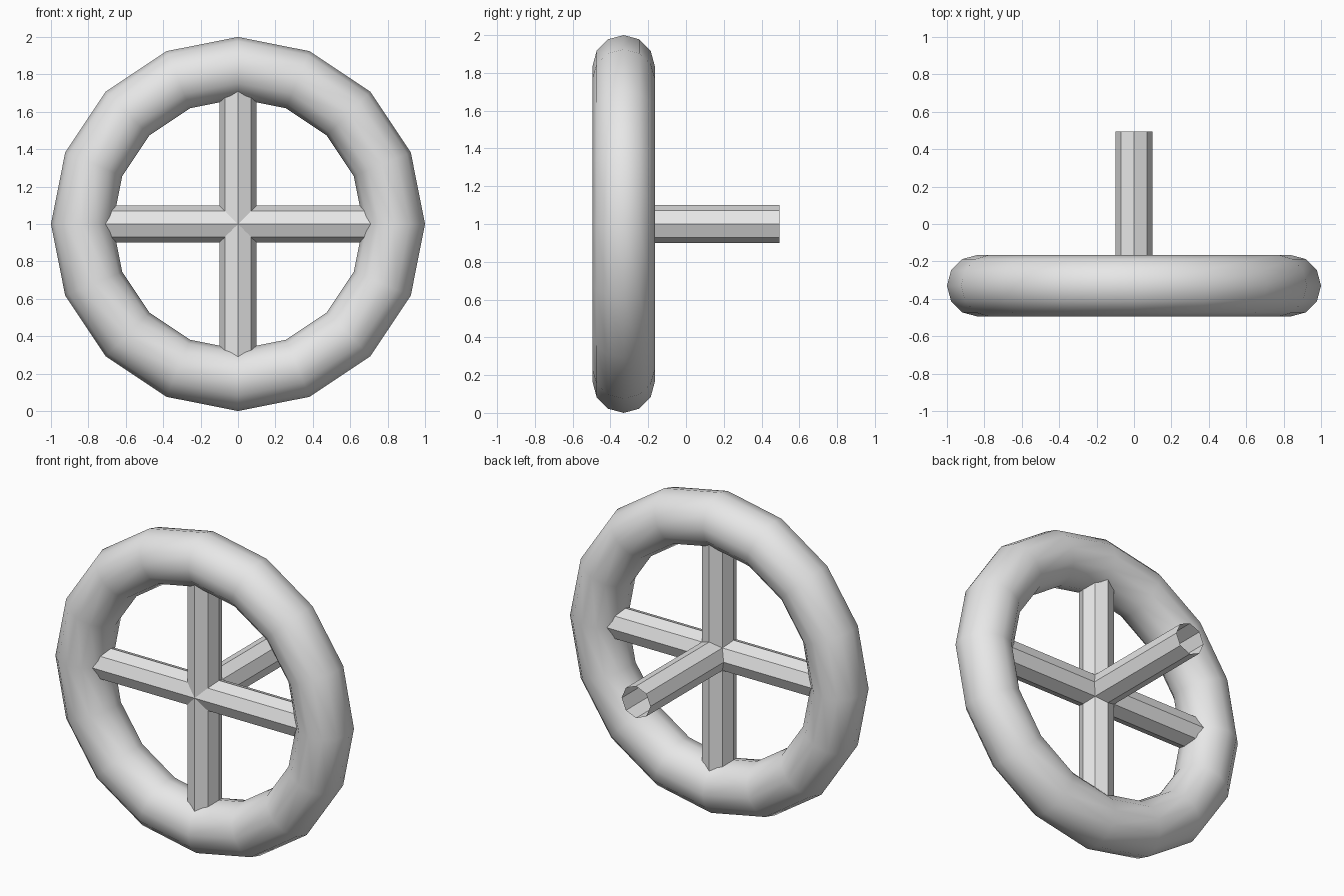
import bpy
from math import pi

cube = bpy.data.objects.get("Cube")
if cube:
    bpy.data.objects.remove(cube, do_unlink=True)

WHEEL_Y = -0.33      # plane of the wheel
RIM_R = 0.835        # centre line of the rim
TUBE_R = 0.165       # thickness of the rim
BAR_R = 0.1          # spokes and axle
AXLE_END = 0.495

grey = bpy.data.materials.new("plain grey")
grey.use_nodes = True
colour = (0.8, 0.8, 0.8, 1)
grey.diffuse_color = colour
grey.node_tree.nodes["Principled BSDF"].inputs["Base Color"].default_value = colour


def finish(name):
    obj = bpy.context.object
    obj.name = name
    obj.data.materials.append(grey)
    return obj


def bar(name, length, location, rotation):
    """Open eight-sided tube."""
    bpy.ops.mesh.primitive_cylinder_add(
        vertices=8, radius=BAR_R, depth=length, end_fill_type='NOTHING',
        location=location, rotation=rotation)
    return finish(name)


# Rim: smooth ring standing upright
bpy.ops.mesh.primitive_torus_add(
    major_segments=16, minor_segments=12, major_radius=RIM_R,
    minor_radius=TUBE_R, location=(0, WHEEL_Y, 1), rotation=(pi / 2, 0, 0))
finish("wheel_rim")
bpy.ops.object.shade_smooth()

# Spokes: crossing bars that end inside the rim
bar("vertical_spoke", 2 * RIM_R, (0, WHEEL_Y, 1), (0, 0, 0))
bar("horizontal_spoke", 2 * RIM_R, (0, WHEEL_Y, 1), (0, pi / 2, 0))

# Axle: open tube running back from the hub
bar("axle", AXLE_END - WHEEL_Y, (0, (AXLE_END + WHEEL_Y) / 2, 1), (pi / 2, 0, 0))
